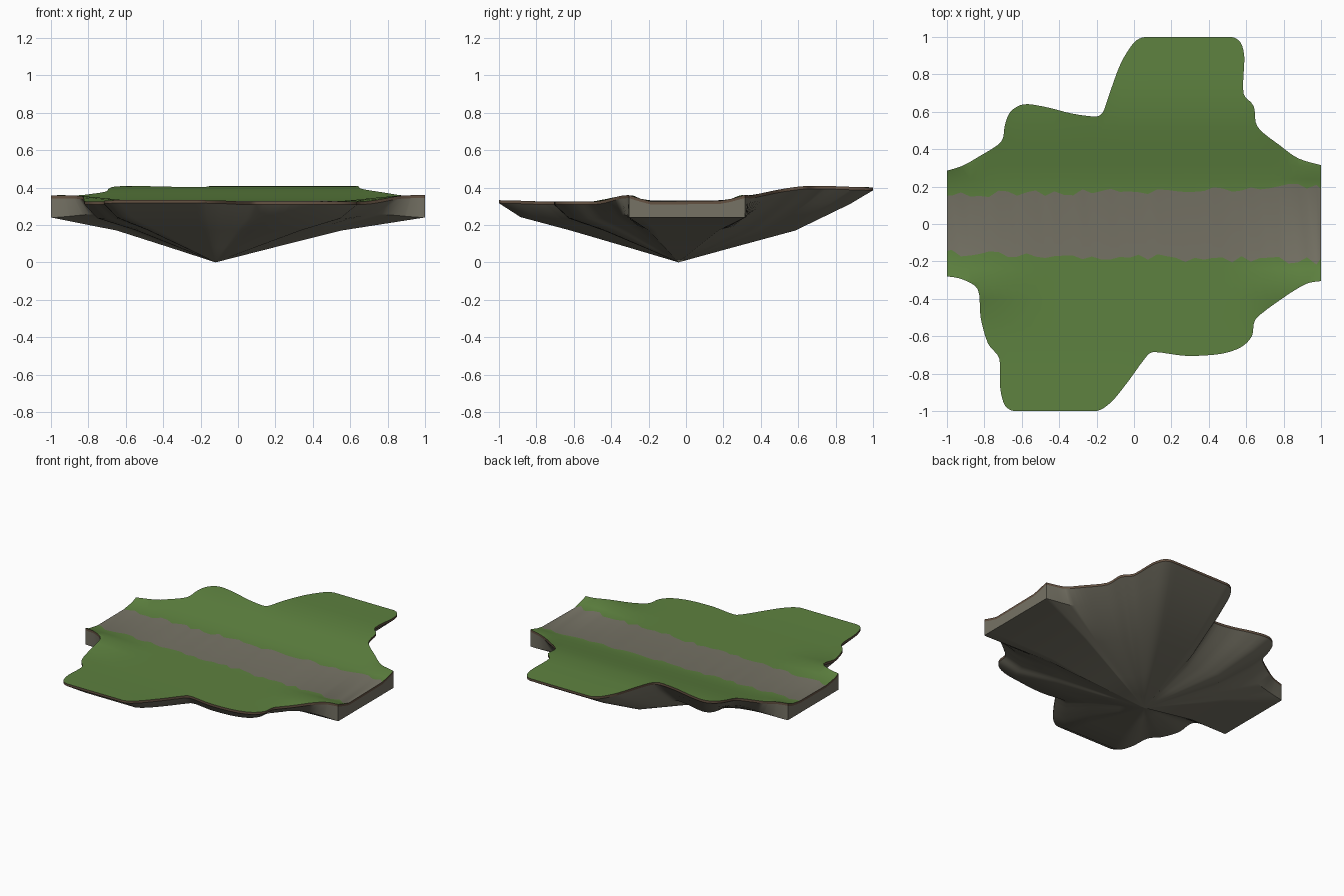
import bpy, bmesh, random
from mathutils import Vector

if "Cube" in bpy.data.objects:
    bpy.data.objects.remove(bpy.data.objects["Cube"])
random.seed(4)


def material(name, colour):
    mat = bpy.data.materials.new(name)
    mat.use_nodes = True
    mat.diffuse_color = (*colour, 1)
    mat.node_tree.nodes["Principled BSDF"].inputs["Base Color"].default_value = (*colour, 1)
    return mat


grass = material("grass green", (.11, .22, .05))
stone = material("warm grey stone", (.18, .17, .13))
soil = material("brown soil", (.13, .085, .055))


def smooth(value, low, high):
    t = min(max((value - low) / (high - low), 0), 1)
    return t * t * (3 - 2 * t)


def finish(name, bm, materials, angle):
    bmesh.ops.recalc_face_normals(bm, faces=bm.faces)
    mesh = bpy.data.meshes.new(name)
    bm.to_mesh(mesh)
    bm.free()
    obj = bpy.data.objects.new(name, mesh)
    bpy.context.collection.objects.link(obj)
    for mat in materials:
        mesh.materials.append(mat)
    bpy.ops.object.select_all(action='DESELECT')
    obj.select_set(True)
    bpy.context.view_layer.objects.active = obj
    bpy.ops.object.shade_smooth_by_angle(angle=angle)
    return obj


def spline(points, steps=4):
    """Smooth curve through the points, kept inside the square plot."""
    pts = [Vector(p) for p in points]
    pts = [pts[0]] + pts + [pts[-1]]
    curve = []
    for a, b, c, d in zip(pts, pts[1:], pts[2:], pts[3:]):
        # limit tangents so long straight runs do not overshoot short ones
        limit = (c - b).length
        m1, m2 = (c - a) / 2, (d - b) / 2
        m1 *= min(1, limit / m1.length)
        m2 *= min(1, limit / m2.length)
        for i in range(steps):
            t = i / steps
            h = t * t * (3 - 2 * t)
            curve.append(b.lerp(c, h) + m1 * t * (1 - t) ** 2 - m2 * t * t * (1 - t))
    curve.append(pts[-1])
    return [Vector((max(-1, min(1, p.x)), max(-1, min(1, p.y)))) for p in curve]


# Coastline: back half, then front half
back = [(-1, .285), (-.92, .31), (-.83, .36), (-.71, .44), (-.69, .53), (-.66, .6),
        (-.59, .64), (-.47, .625), (-.33, .59), (-.2, .575), (-.165, .6), (-.13, .7),
        (-.07, .86), (0, .97), (.06, 1), (.28, 1), (.52, 1), (.57, .97), (.59, .89),
        (.585, .7), (.64, .63), (.66, .52), (.78, .42), (.88, .35), (1, .315)]
front = [(1, -.305), (.92, -.32), (.79, -.4), (.65, -.51), (.63, -.6), (.57, -.66),
         (.46, -.695), (.28, -.705), (.1, -.685), (.05, -.73), (-.03, -.84), (-.12, -.95),
         (-.2, -1), (-.4, -1), (-.64, -1), (-.69, -.97), (-.715, -.88), (-.72, -.72),
         (-.78, -.64), (-.82, -.5), (-.835, -.35), (-.92, -.295), (-1, -.28)]
outline = spline(back) + spline(front)


def ground(x, y):
    """Flat path, banks beside it at both ends, and a rise to the back."""
    side = abs(y)
    bank = .035 * smooth(abs(x), .45, .95) * smooth(side, .19, .3) * (1 - smooth(side, .33, .52))
    rise = .085 * smooth(y, .1, .68) - .008 * smooth(y, .7, 1)
    return .324 + max(bank, rise) + .008 * smooth(-y, .7, 1)


# Turf: the coastline face cut into a grid, with the path between two cuts
PATH = .17
turf = bmesh.new()
turf.faces.new([turf.verts.new((p.x, p.y, 0)) for p in outline])


def cut(position, normal):
    bmesh.ops.bisect_plane(turf, geom=turf.verts[:] + turf.edges[:] + turf.faces[:],
                           dist=1e-5, plane_co=position, plane_no=normal)


for side in (-1, 1):
    for y in (PATH, .24, .31, .4, .5, .61, .75, .88):
        cut((0, side * y, 0), (0, 1, 0))
for i in range(40):
    cut((-.975 + .05 * i, 0, 0), (1, 0, 0))
for face in turf.faces:
    face.material_index = int(abs(face.calc_center_median().y) < PATH)
for v in turf.verts:
    if abs(abs(v.co.y) - PATH) < 1e-4:
        edge = .155 + .022 * (v.co.x + 1) + random.uniform(-.02, .02)
        v.co.y = edge if v.co.y > 0 else -edge
    v.co.z = ground(v.co.x, v.co.y)

# Rock base: rings below the coastline, shrinking to one low point
TIP = Vector((-.12, -.04, 0))


def rim(p):
    return p.copy()


def soil_line(p):
    return p - Vector((0, 0, .016))


def shoulder(p):
    end = smooth(abs(p.x), .75, 1)
    scale = .88 + .12 * end
    q = TIP.lerp(p, scale)
    q.z = (p.z - .09) * (1 - end) + .24 * end
    return q


def slope(scale, height):
    def place(p):
        q = TIP.lerp(p, scale)
        q.z = height
        return q
    return place


rock = bmesh.new()
shore = [e for e in turf.edges if e.is_boundary]
shore_verts = {v for e in shore for v in e.verts}
rings = []
for place in (rim, soil_line, shoulder, slope(.6, .17), slope(.28, .08)):
    rings.append({v: rock.verts.new(place(v.co)) for v in shore_verts})
tip = rock.verts.new(TIP)
for e in shore:
    a, b = e.verts
    for level, (upper, lower) in enumerate(zip(rings, rings[1:])):
        face = rock.faces.new((upper[a], upper[b], lower[b], lower[a]))
        face.material_index = int(level == 0)
    rock.faces.new((rings[-1][a], rings[-1][b], tip))

finish("rock_base", rock, (stone, soil), .5)
top = finish("turf_and_path", turf, (grass, stone), .6)

# Make sure the open turf sheet faces upwards
if sum(p.normal.z for p in top.data.polygons) < 0:
    top.data.flip_normals()
